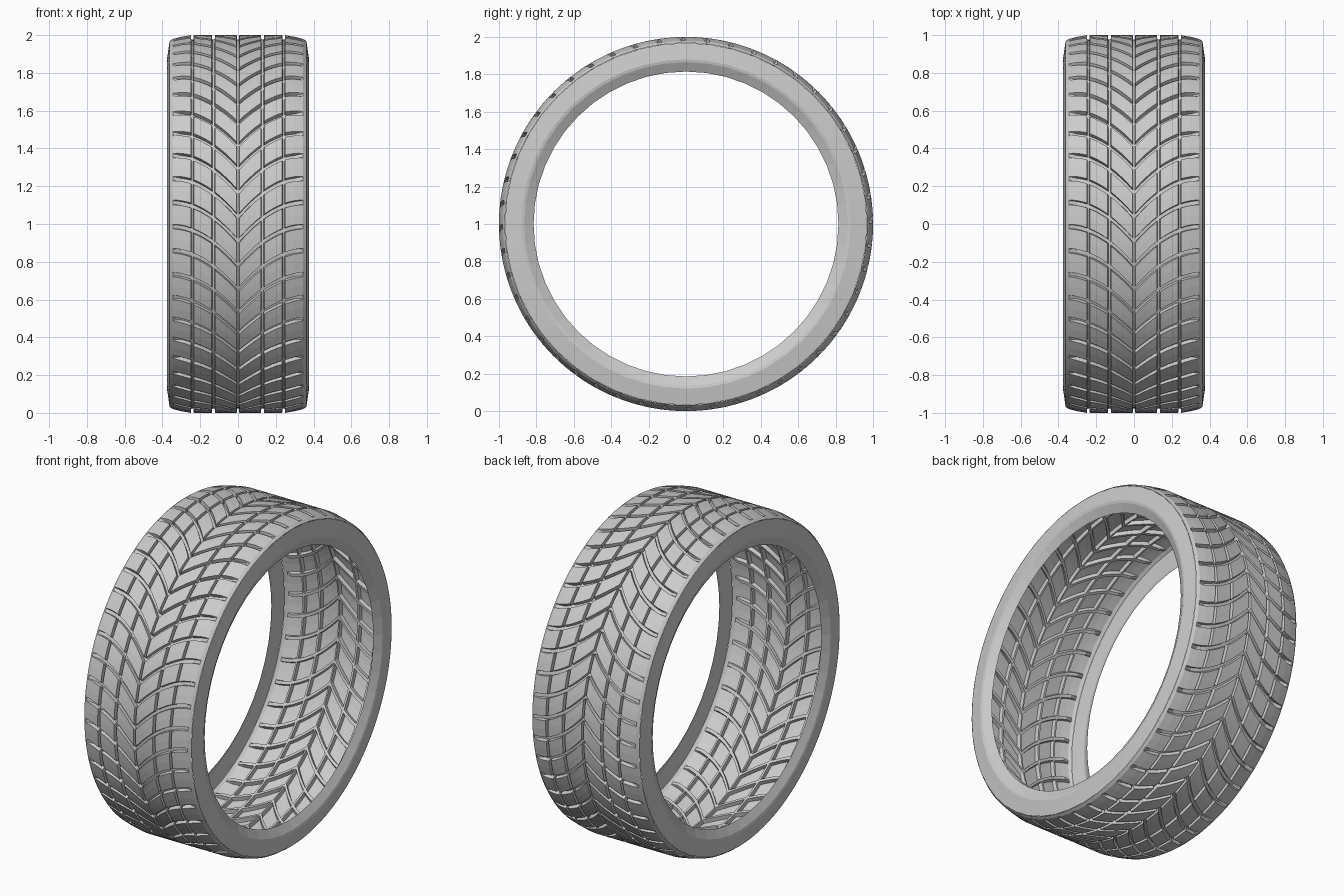
import bpy, bmesh, math

if "Cube" in bpy.data.objects:
    bpy.data.objects.remove(bpy.data.objects["Cube"])

PITCHES = 48            # tread repeats around the tyre
STEP = 2 * math.pi / PITCHES
DEPTH = 0.024           # groove depth
WALL = 0.003            # run of a groove wall
CROWN = [(0.0, 1.0), (0.25, 1.0), (0.30, 0.991), (0.345, 0.98), (0.362, 0.968)]


def crown_radius(x):
    x = abs(x)
    for (x0, r0), (x1, r1) in zip(CROWN, CROWN[1:]):
        if x <= x1:
            return r0 + (r1 - r0) * (x - x0) / (x1 - x0)
    return CROWN[-1][1]


def sweep(x):
    """Angle by which the V-shaped grooves run ahead of the centre line."""
    x = min(abs(x), 0.345)
    return 1.2 * x - 1.7 * x * x


def ring_point(x, r, a):
    return (x, -r * math.cos(a), 1 + r * math.sin(a))


def ring_mesh(name, rings, smooth):
    """Skin a row of closed rings with quads."""
    bm = bmesh.new()
    rows = [[bm.verts.new(p) for p in ring] for ring in rings]
    for a, b in zip(rows, rows[1:]):
        n = len(a)
        for i in range(n):
            bm.faces.new((a[i], a[(i + 1) % n], b[(i + 1) % n], b[i]))
    bm.normal_update()
    f = next(iter(bm.faces))
    c = f.calc_center_median()
    out = f.normal.y * c.y + f.normal.z * (c.z - 1) + f.normal.x * c.x
    if out < 0:
        bmesh.ops.reverse_faces(bm, faces=bm.faces[:])
    me = bpy.data.meshes.new(name)
    bm.to_mesh(me)
    bm.free()
    ob = bpy.data.objects.new(name, me)
    bpy.context.collection.objects.link(ob)
    if smooth:
        bpy.context.view_layer.objects.active = ob
        ob.select_set(True)
        bpy.ops.object.shade_smooth_by_angle(angle=math.radians(25))
        ob.select_set(False)
    return ob


# Stations across the tread: (x, in circumferential groove)
stations = [(x, 0) for x in (0.035, 0.065, 0.095, 0.16, 0.19, 0.215, 0.275,
                             0.30, 0.32, 0.345, 0.362)]
for c, h in ((0.13, 0.009), (0.242, 0.008)):
    stations += [(c - h, 0), (c - h + WALL, 1), (c + h - WALL, 1), (c + h, 0)]
stations += [(0.007, 0), (0.004, 1)]
stations += [(-x, g) for x, g in stations]
stations.sort()

# Stations around one pitch: (angle offset, in lateral groove)
HALF = 0.013
around = [(-HALF, 0), (-HALF + WALL, 1), (HALF - WALL, 1), (HALF, 0), (STEP / 2, 0)]

rings = []
for x, g in stations:
    fade = max(0.0, min(1.0, (0.345 - abs(x)) / 0.045))   # grooves run out at shoulder
    ring = []
    for k in range(PITCHES):
        for v, lat in around:
            r = crown_radius(x) - DEPTH * max(g, lat * fade)
            ring.append(ring_point(x, r, 0.036 + k * STEP + v + sweep(x)))
    rings.append(ring)
ring_mesh("tread", rings, False)

# Sidewalls with a bevelled bead edge
for name, s in (("left_sidewall", -1), ("right_sidewall", 1)):
    profile = [(0.362, 0.968), (0.375, 0.88), (0.372, 0.865), (0.345, 0.815)]
    rings = [[ring_point(s * x, r, k * STEP) for k in range(PITCHES)] for x, r in profile]
    ring_mesh(name, rings, False)
